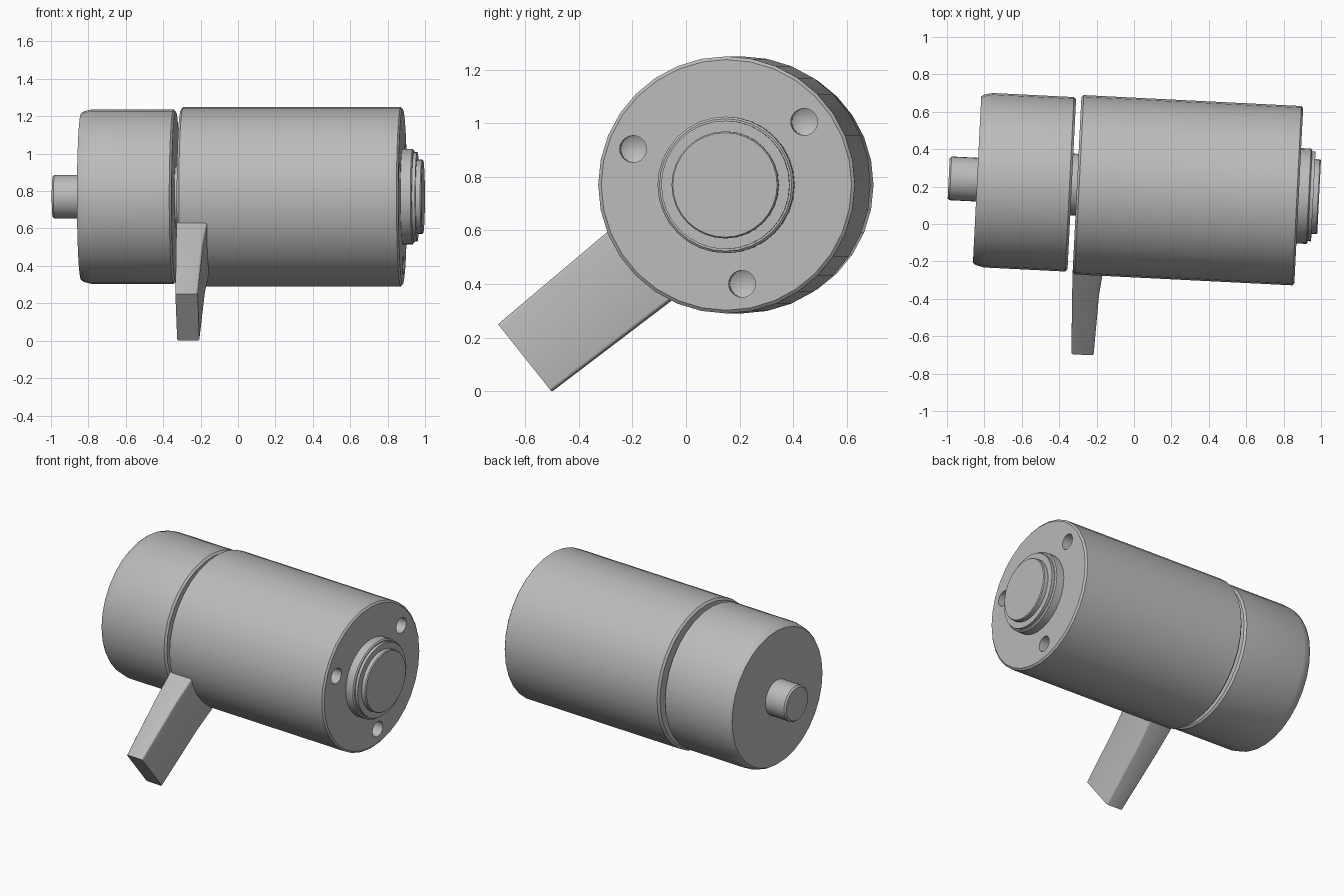
import bpy, bmesh, math
from mathutils import Vector, Matrix

cube = bpy.data.objects.get("Cube")
if cube:
    bpy.data.objects.remove(cube, do_unlink=True)

grey = bpy.data.materials.new("plain grey")
grey.use_nodes = True
colour = (0.5, 0.5, 0.5, 1)
grey.diffuse_color = colour
grey.node_tree.nodes["Principled BSDF"].inputs["Base Color"].default_value = colour

# The whole assembly shares one slightly turned axis
FRAME = Matrix.Translation((0, 0.195, 0.77)) @ Matrix.Rotation(-0.05, 4, 'Z')


def finish(name, bm):
    bmesh.ops.recalc_face_normals(bm, faces=bm.faces)
    mesh = bpy.data.meshes.new(name)
    bm.to_mesh(mesh)
    bm.free()
    obj = bpy.data.objects.new(name, mesh)
    bpy.context.collection.objects.link(obj)
    mesh.materials.append(grey)
    obj.matrix_world = FRAME
    return obj


def smooth(obj):
    bpy.ops.object.select_all(action='DESELECT')
    obj.select_set(True)
    bpy.context.view_layer.objects.active = obj
    bpy.ops.object.shade_smooth_by_angle(angle=math.radians(30))


def lathe(name, profile, sides=32, centre=(0, 0)):
    """Closed turned solid along local x from (position, radius) pairs."""
    bm = bmesh.new()
    rings = []
    for x, r in profile:
        if r == 0:
            rings.append([bm.verts.new((x, *centre))])
            continue
        rings.append([bm.verts.new((x, centre[0] + r * math.cos(a), centre[1] + r * math.sin(a)))
                      for a in (math.tau * i / sides for i in range(sides))])
    for a, b in zip(rings, rings[1:]):
        for i in range(sides):
            j = (i + 1) % sides
            if len(b) == 1:
                bm.faces.new((a[i], a[j], b[0]))
            elif len(a) == 1:
                bm.faces.new((a[0], b[j], b[i]))
            else:
                bm.faces.new((a[i], a[j], b[j], b[i]))
    for ring in (rings[0], rings[-1]):
        if len(ring) > 1:
            bm.faces.new(ring)
    return finish(name, bm)


# Rear drum, shafts and stepped front boss
smooth(lathe("rear_drum", [(-0.84, 0.445), (-0.825, 0.456), (-0.78, 0.467),
                           (-0.345, 0.467), (-0.333, 0.455)]))
smooth(lathe("rear_shaft", [(-0.992, 0.107), (-0.982, 0.117), (-0.83, 0.117)]))
smooth(lathe("neck", [(-0.36, 0.165), (-0.28, 0.165)]))
smooth(lathe("front_boss", [(0.86, 0.255), (0.935, 0.255), (0.942, 0.247), (0.942, 0.24),
                            (0.96, 0.24), (0.96, 0.2), (0.985, 0.2), (0.991, 0.195)]))

# Main body with three drilled holes in the front face
body = lathe("main_body", [(-0.305, 0.466), (-0.293, 0.48), (0.872, 0.48), (0.882, 0.468)])
for k in range(3):
    angle = math.radians(39 + 120 * k)
    spot = (0.374 * math.cos(angle), 0.374 * math.sin(angle))
    drill = lathe("hole_cutter", [(0.76, 0), (0.79, 0.05), (0.95, 0.05)], 24, spot)
    drill.hide_render = True
    cut = body.modifiers.new("hole", 'BOOLEAN')
    cut.operation = 'DIFFERENCE'
    cut.solver = 'EXACT'
    cut.object = drill
    bpy.context.view_layer.update()
    bpy.context.view_layer.objects.active = body
    bpy.ops.object.modifier_apply(modifier=cut.name)
    bpy.data.objects.remove(drill, do_unlink=True)
smooth(body)

# Radial lever, lofted from its tip into the body, flaring at the root
tip_top, tip_low = Vector((-0.907, -0.52)), Vector((-0.7075, -0.77))
root_top, root_low = Vector((-0.455, -0.14)), Vector((-0.24, -0.414))
bm = bmesh.new()
sections = []
for s, left, right in [(0, -0.29, -0.171), (0.7, -0.302, -0.158),
                       (1, -0.305, -0.142), (1.2, -0.304, -0.142)]:
    top, low = tip_top.lerp(root_top, s), tip_low.lerp(root_low, s)
    sections.append([bm.verts.new((x, p.x, p.y))
                     for x, p in ((left, top), (right, top), (right, low), (left, low))])
long_edges = []
for a, b in zip(sections, sections[1:]):
    for i in range(4):
        j = (i + 1) % 4
        bm.faces.new((a[i], a[j], b[j], b[i]))
        long_edges.append(bm.edges.get((a[i], b[i])))
bm.faces.new(sections[0])
bm.faces.new(sections[-1])
bmesh.ops.bevel(bm, geom=long_edges, offset=0.012, segments=3, profile=0.5, affect='EDGES')
smooth(finish("lever", bm))
